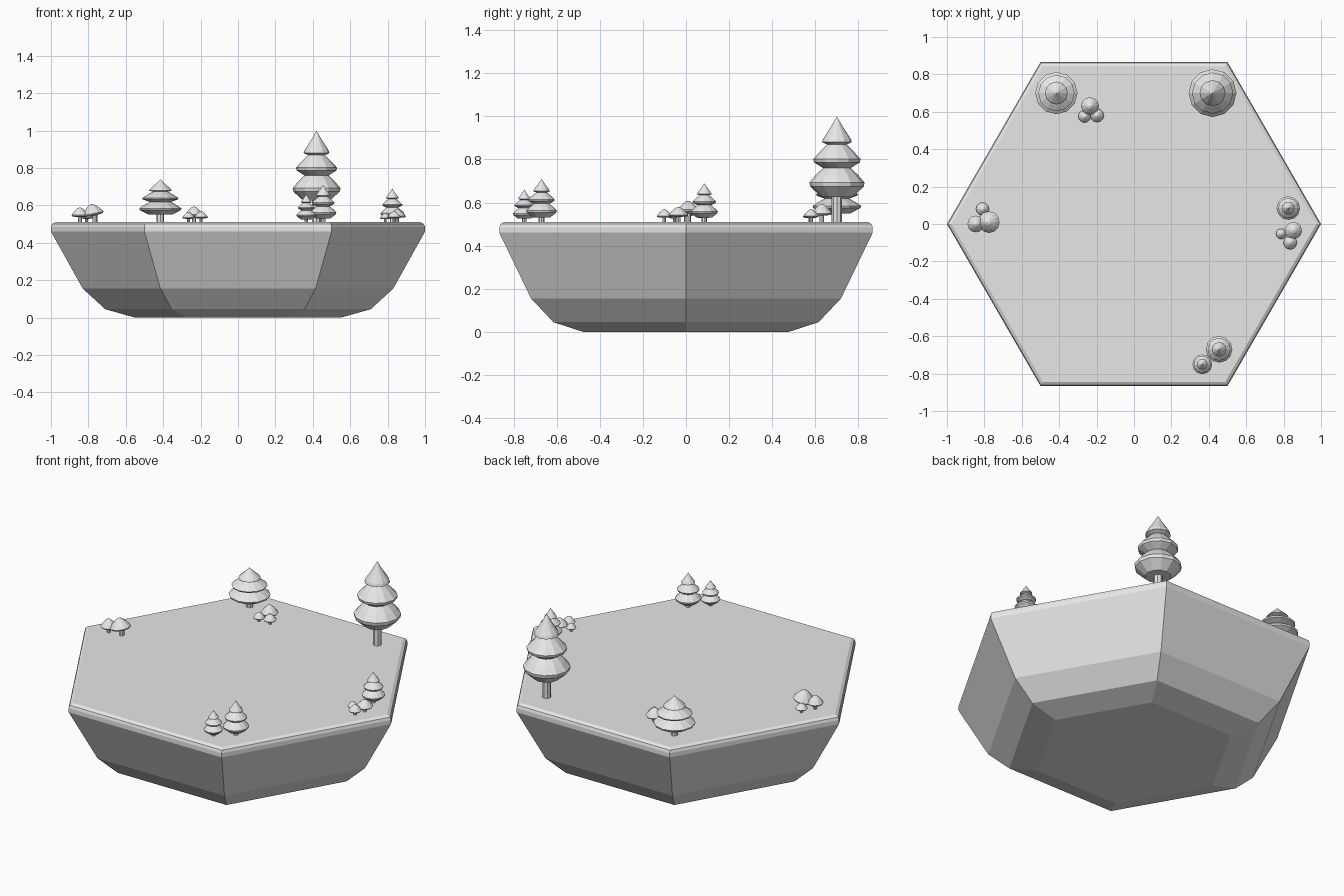
import bpy, bmesh, math
from mathutils import Matrix, Vector

cube = bpy.data.objects.get("Cube")
if cube:
    bpy.data.objects.remove(cube, do_unlink=True)

# One plain colour
grey = bpy.data.materials.new("plain_grey")
grey.use_nodes = True
grey.diffuse_color = (0.8, 0.8, 0.8, 1)
grey.node_tree.nodes["Principled BSDF"].inputs["Base Color"].default_value = (0.8, 0.8, 0.8, 1)

GROUND = 0.505


def lathe(name, profile, sides, location=(0, 0, 0), tilt=(0, 0), turn=0.0):
    """Spin a list of (radius, height) pairs, bottom to top, into a closed solid."""
    bm = bmesh.new()
    rings = []
    for r, z in profile:
        if r == 0:
            rings.append([bm.verts.new((0, 0, z))])
        else:
            rings.append([bm.verts.new((r * math.cos(turn + math.tau * i / sides),
                                        r * math.sin(turn + math.tau * i / sides), z))
                          for i in range(sides)])
    for low, high in zip(rings, rings[1:]):
        for i in range(sides):
            j = (i + 1) % sides
            if len(low) == 1:
                bm.faces.new((low[0], high[j], high[i]))
            elif len(high) == 1:
                bm.faces.new((low[i], low[j], high[0]))
            else:
                bm.faces.new((low[i], low[j], high[j], high[i]))
    if len(rings[0]) > 1:
        bm.faces.new(rings[0][::-1])
    if len(rings[-1]) > 1:
        bm.faces.new(rings[-1])
    mesh = bpy.data.meshes.new(name)
    bm.to_mesh(mesh)
    bm.free()
    mesh.materials.append(grey)
    obj = bpy.data.objects.new(name, mesh)
    obj.location = location
    obj.rotation_euler = (tilt[0], tilt[1], 0)
    bpy.context.collection.objects.link(obj)
    return obj


def pine(name, x, y, top, radius, skirt, trunk):
    """Three-tiered pine; skirt is the height where the foliage begins."""
    # radius and height as fractions of the foliage
    tiers = [(0.55, 0), (0.97, 0.13), (1, 0.18), (0.78, 0.27), (0.5, 0.36),
             (0.83, 0.43), (0.86, 0.47), (0.62, 0.56), (0.35, 0.65),
             (0.54, 0.68), (0.5, 0.72), (0.2, 0.88), (0, 1)]
    foliage = [(r * radius, skirt + h * (top - skirt)) for r, h in tiers]
    lathe(name + "_foliage", foliage, 12, (x, y, 0))
    lathe(name + "_trunk", [(trunk, GROUND - 0.01), (trunk, skirt + 0.02)], 8, (x, y, 0))


def mushroom(name, x, y, top, radius, tilt=(0, 0)):
    """Pointed cap on a short stalk."""
    height = top - GROUND
    cap = [(0.3, 0.38), (0.9, 0.42), (1, 0.5), (0.7, 0.72), (0.3, 0.93), (0, 1)]
    lathe(name + "_cap", [(r * radius, h * height) for r, h in cap], 12, (x, y, GROUND), tilt)
    lathe(name + "_stalk", [(radius * 0.22, -0.01), (radius * 0.22, height * 0.5)],
          8, (x, y, GROUND))


# Hexagonal island with a stepped underside and rounded rim
lathe("island", [(0.55, 0), (0.71, 0.045), (0.83, 0.155), (1, 0.46),
                 (1, 0.485), (0.994, 0.5), (0.975, 0.51)], 6)

# Pines
pine("tall_pine", 0.42, 0.70, 1.0, 0.128, 0.625, 0.024)
pine("wide_pine", -0.415, 0.70, 0.74, 0.113, 0.55, 0.02)
pine("side_pine", 0.825, 0.085, 0.69, 0.063, 0.53, 0.012)
pine("front_pine", 0.455, -0.67, 0.71, 0.071, 0.53, 0.014)
pine("small_front_pine", 0.365, -0.75, 0.66, 0.053, 0.525, 0.01)

# Mushroom clusters
mushroom("back_mushroom_large", -0.235, 0.63, 0.595, 0.048)
mushroom("back_mushroom_small", -0.265, 0.575, 0.565, 0.033)
mushroom("back_mushroom_mid", -0.197, 0.58, 0.57, 0.036)
mushroom("right_mushroom_large", -0.765, 0.01, 0.61, 0.058, (0, -0.2))
mushroom("right_mushroom_mid", -0.845, 0.0, 0.59, 0.045)
mushroom("right_mushroom_small", -0.81, 0.08, 0.565, 0.035)
mushroom("left_mushroom_large", 0.852, -0.035, 0.58, 0.046)
mushroom("left_mushroom_small", 0.787, -0.053, 0.56, 0.028)
mushroom("left_mushroom_mid", 0.835, -0.1, 0.57, 0.036)
